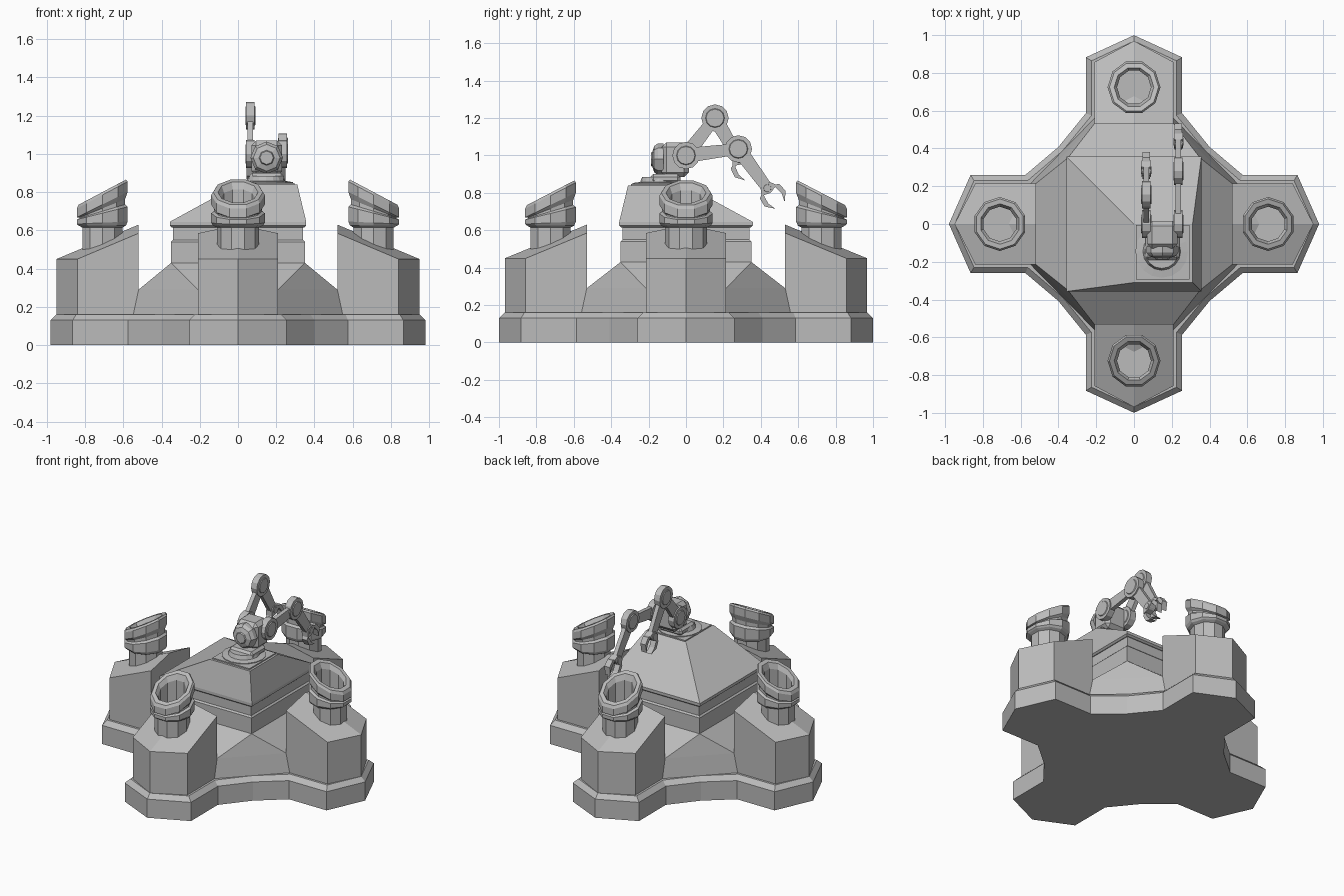
import bpy, bmesh
from math import pi, sin, cos, atan2
from mathutils import Vector, Matrix

cube = bpy.data.objects.get("Cube")
if cube:
    bpy.data.objects.remove(cube)

grey = bpy.data.materials.new("plain_grey")
grey.use_nodes = True
colour = (0.5, 0.5, 0.5, 1)
grey.diffuse_color = colour
grey.node_tree.nodes["Principled BSDF"].inputs["Base Color"].default_value = colour


def finish(name, bm):
    bmesh.ops.recalc_face_normals(bm, faces=bm.faces)
    mesh = bpy.data.meshes.new(name)
    bm.to_mesh(mesh)
    bm.free()
    mesh.materials.append(grey)
    obj = bpy.data.objects.new(name, mesh)
    bpy.context.collection.objects.link(obj)
    return obj


def loft(name, rings, closed=False):
    """Skin equal-length rings; cap the ends, or join last to first."""
    bm = bmesh.new()
    rows = [[bm.verts.new(p) for p in ring] for ring in rings]
    n = len(rows[0])
    pairs = list(zip(rows, rows[1:]))
    for a, b in pairs:
        for i in range(n):
            j = (i + 1) % n
            bm.faces.new((a[i], a[j], b[j], b[i]))
    bm.faces.new(rows[0])
    bm.faces.new(rows[-1])
    return finish(name, bm)


def hull(name, points):
    bm = bmesh.new()
    for p in points:
        bm.verts.new(p)
    bmesh.ops.convex_hull(bm, input=bm.verts)
    bmesh.ops.dissolve_limit(bm, angle_limit=0.01, verts=bm.verts, edges=bm.edges)
    return finish(name, bm)


def turn(p, k):
    """Quarter turns about z, with the front-back arms slightly longer."""
    x, y, z = Matrix.Rotation(k * pi / 2, 3, "Z") @ Vector(p)
    return Vector((x, y * 1.02, z))


def square(h, z):
    return [(-h, -h, z), (h, -h, z), (h, h, z), (-h, h, z)]


def box(name, x, y, z, bevel=0.0):
    bm = bmesh.new()
    bmesh.ops.create_cube(bm, size=1)
    for v in bm.verts:
        v.co = [lo + (hi - lo) * (c + 0.5) for c, (lo, hi) in zip(v.co, (x, y, z))]
    if bevel:
        bmesh.ops.bevel(bm, geom=bm.edges, offset=bevel, segments=1, affect="EDGES")
    return finish(name, bm)


def turned(name, profile, place, sides=12):
    """Turned solid about local z from (radius, height) pairs."""
    rings = [[place @ Vector((r * cos(2 * pi * i / sides), r * sin(2 * pi * i / sides), h))
              for i in range(sides)] for r, h in profile]
    return loft(name, rings)


# Cross-shaped foundation with a chamfered rim
def outline(d, z):
    pts = []
    for k in range(4):
        for x, y in ((0.575 - d * 0.4, d - 0.255), (0.865 - d * 0.6, d - 0.255), (0.98 - d, 0),
                     (0.865 - d * 0.6, 0.255 - d), (0.575 - d * 0.4, 0.255 - d),
                     (0.4 - d * 0.7, 0.4 - d * 0.7)):
            pts.append(turn((x, y, z), k))
    return pts


loft("foundation", [outline(0, 0), outline(0, 0.13), outline(0.03, 0.16)])

# Faceted core between the towers
core = square(0.35, 0.43)
for k in range(4):
    for s in (-1, 1):
        core += [turn((0.52, s * 0.21, 0.29), k), turn((0.55, s * 0.21, 0.15), k)]
hull("core", core)

# Central building: wall, recessed band, lopsided roof
loft("building_wall", [square(0.35, 0.4), square(0.35, 0.54), square(0.34, 0.55), square(0.34, 0.63)])
top = [(0, -0.31, 0.84), (0.31, -0.31, 0.84), (0.31, 0, 0.84), (0, 0, 0.84)]
loft("roof", [square(0.345, 0.615), square(0.357, 0.625), square(0.357, 0.645), top])

# Towers with ridged roofs and slanted hollow tubes
SIDES = 10
TUBE = [(0.11, 0.45, 0), (0.11, 0.615, 0), (0.13, 0.625, 0), (0.14, 0.64, 0.05), (0.14, 0.69, 0.25),
        (0.125, 0.7, 0.3), (0.125, 0.715, 0.4), (0.14, 0.735, 0.5), (0.14, 0.785, 0.53),
        (0.13, 0.8, 0.53), (0.105, 0.8, 0.53), (0.09, 0.77, 0.5), (0.09, 0.57, 0)]
NAMES = ("left", "back", "right", "front")
for k, side in enumerate(NAMES):
    body = [(0.95, 0, 0.45), (0.52, 0, 0.63), (0.95, 0, 0.15)]
    for s in (-0.21, 0.21):
        body += [(0.84, s, 0.45), (0.52, s, 0.585), (0.84, s, 0.15), (0.52, s, 0.15)]
    hull(side + "_tower", [turn(p, k) for p in body])
    rings = []
    for r, z, slant in TUBE:
        ring = []
        for i in range(SIDES):
            a = 2 * pi * (i + 0.5) / SIDES
            ring.append(turn((0.71 + r * cos(a), r * sin(a), z - slant * r * cos(a)), k))
        rings.append(ring)
    loft(side + "_tube", rings)

# Turret on the roof
CX, CY = 0.147, -0.145
box("roof_plate", (0.01, 0.295), (-0.295, -0.005), (0.83, 0.848))
turned("turntable", [(0.14, 0.84), (0.14, 0.853), (0.1, 0.858), (0.09, 0.885)],
       Matrix.Translation((CX, CY, 0)), 16)
box("turret_foot", (0.06, 0.24), (-0.19, -0.03), (0.85, 0.9), 0.015)
box("turret_body", (0.07, 0.23), (-0.13, 0.015), (0.885, 1.07), 0.025)
to_front = Matrix.Translation((0.15, -0.12, 0.98)) @ Matrix.Rotation(pi / 2, 4, "X")
turned("turret_dome", [(0.085, 0), (0.085, 0.03), (0.07, 0.05), (0.04, 0.06), (0.035, 0.068)], to_front, 8)


# Jointed arms lying in planes of constant x
def joint(name, x, y, z, r):
    place = Matrix.Translation((x, y, z)) @ Matrix.Rotation(pi / 2, 4, "Y")
    turned(name, [(r * 0.65, -0.027), (r * 0.7, -0.022), (r, -0.022), (r, 0.022),
                  (r * 0.7, 0.022), (r * 0.65, 0.027)], place)


def plate(name, x, pts, half):
    loft(name, [[(x + s, y, z) for y, z in pts] for s in (-half, half)])


def local(origin, angle, pts):
    """Points given as (forward, sideways) in the arm plane."""
    c, s = cos(angle), sin(angle)
    return [(origin[0] + f * c - w * s, origin[1] + f * s + w * c) for f, w in pts]


def arm(name, x, path, radii):
    for i, ((y, z), r) in enumerate(zip(path, radii)):
        joint(f"{name}_joint_{i}", x, y, z, r)
    for i, (a, b) in enumerate(zip(path, path[1:])):
        angle = atan2(b[1] - a[1], b[0] - a[0])
        length = (Vector(b) - Vector(a)).length
        bar = [(0, -0.04), (length, -0.03), (length, 0.03), (0, 0.04)]
        plate(f"{name}_bar_{i}", x, local(a, angle, bar), 0.014)
    # Two-fingered claw past the last point
    end = path[-1]
    palm = [(-0.02, -0.03), (0.015, -0.05), (0.03, 0), (0.015, 0.05), (-0.02, 0.03)]
    plate(name + "_palm", x, local(end, angle, palm), 0.024)
    for label, s in (("upper", 1), ("lower", -1)):
        finger = [(0, 0.03), (0.02, 0.065), (0.07, 0.07), (0.115, 0.03),
                  (0.07, 0.045), (0.03, 0.04)]
        plate(f"{name}_{label}_finger", x, local(end, angle, [(f, w * s) for f, w in finger]), 0.02)


arm("right_arm", 0.065, [(0, 1.0), (0.155, 1.2), (0.285, 0.98)], (0.073, 0.073, 0.03))
arm("left_arm", 0.235, [(0, 1.0), (0.28, 1.035), (0.435, 0.825)], (0.073, 0.073, 0.03))
